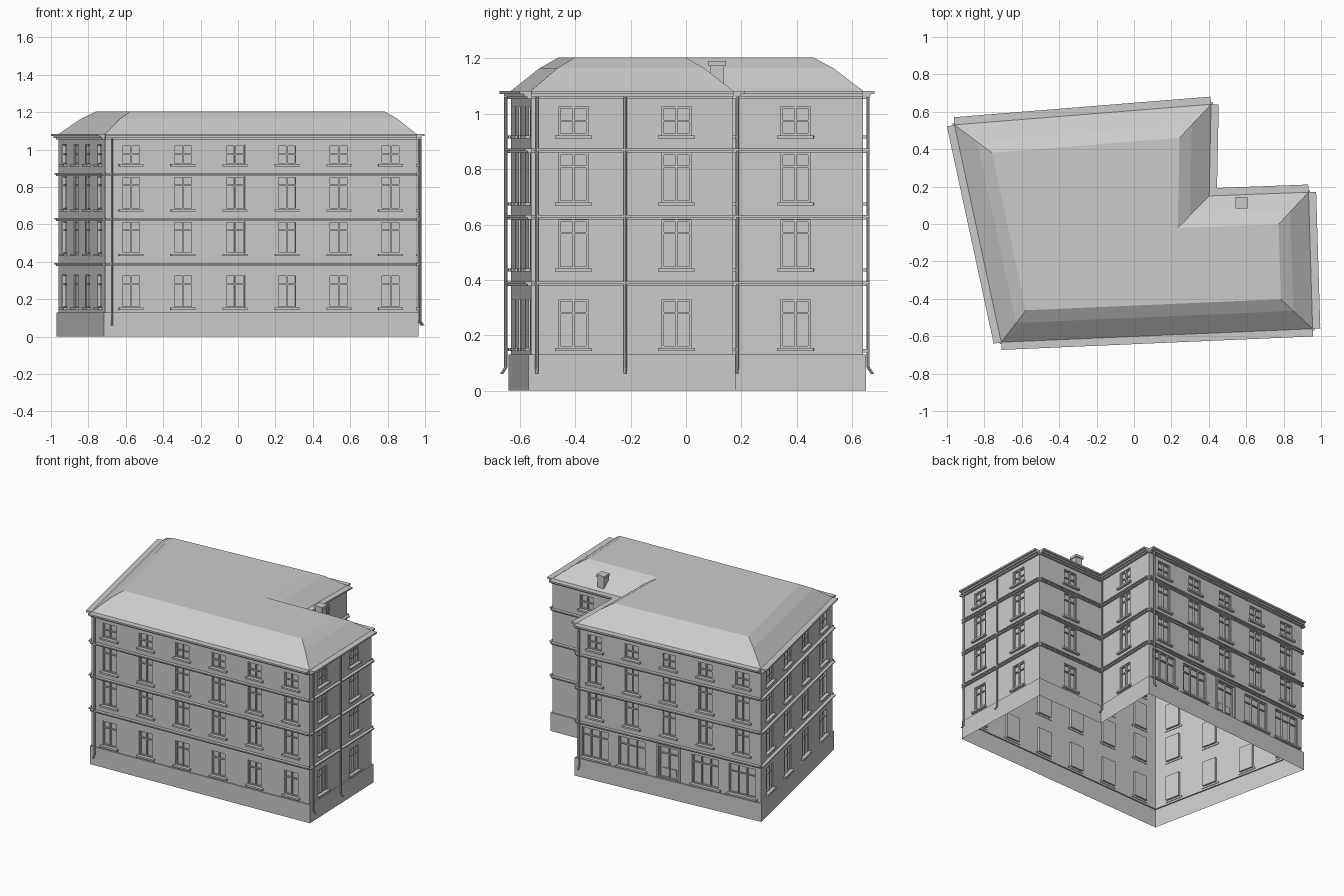
import bpy, bmesh
from math import cos, sin, pi
from mathutils import Vector

if "Cube" in bpy.data.objects:
    bpy.data.objects.remove(bpy.data.objects["Cube"])

# Footprint, counter-clockwise from the front-left corner
FOOT = [Vector(p) for p in [(-0.71, -0.632), (0.955, -0.56), (0.933, 0.17),
                            (0.402, 0.15), (0.412, 0.64), (-0.96, 0.53)]]
N = len(FOOT)
BASE, EAVE, TOP = 0.13, 1.08, 1.203
# Window (bottom, transom, top) and storey limits per floor
FLOORS = [(0.155, 0.28, 0.33), (0.442, 0.57, 0.617), (0.68, 0.81, 0.858), (0.922, 0.975, 1.027)]
LEVELS = [BASE, 0.39, 0.63, 0.87, EAVE]
# Window positions along each wall, as fractions of its length
even = lambda n: [(i + 0.5) / n for i in range(n)]
COLUMNS = [even(6), [0.21, 0.72], [0.5], [0.5], even(5), even(4)]
BACK = 4
WIN_W, SHOP_W, DOOR_W, DEPTH = 0.105, 0.2, 0.15, 0.016


def finish(name, bm):
    me = bpy.data.meshes.new(name)
    bm.to_mesh(me)
    bm.free()
    ob = bpy.data.objects.new(name, me)
    bpy.context.collection.objects.link(ob)
    return ob


def wall_frame(i):
    a, b = FOOT[i], FOOT[(i + 1) % N]
    t = (b - a).normalized()
    n = Vector((t.y, -t.x))

    def P(s, z, o=0.0):
        q = a + t * s + n * o
        return Vector((q.x, q.y, z))
    return P, (b - a).length


def face(bm, *pts):
    bm.faces.new([bm.verts.new(p) for p in pts])


def box(bm, P, s0, s1, z0, z1, o0, o1):
    v = [bm.verts.new(P(s, z, o)) for o in (o0, o1) for z in (z0, z1) for s in (s0, s1)]
    for f in [(0, 2, 3, 1), (4, 5, 7, 6), (0, 1, 5, 4), (2, 6, 7, 3), (0, 4, 6, 2), (1, 3, 7, 5)]:
        bm.faces.new([v[k] for k in f])


def offset(d, z):
    """Footprint moved outward by d, with mitred corners."""
    out = []
    for i in range(N):
        p, q, r = FOOT[i - 1], FOOT[i], FOOT[(i + 1) % N]
        t1, t2 = (q - p).normalized(), (r - q).normalized()
        n1, n2 = Vector((t1.y, -t1.x)), Vector((t2.y, -t2.x))
        m = q + (n1 + n2) * d / (1 + n1.dot(n2))
        out.append((m.x, m.y, z))
    return out


def loft(name, rings, cap=False):
    bm = bmesh.new()
    vs = [[bm.verts.new(p) for p in r] for r in rings]
    for lo, hi in zip(vs, vs[1:]):
        for i in range(N):
            j = (i + 1) % N
            bm.faces.new((lo[i], lo[j], hi[j], hi[i]))
    if cap:
        bm.faces.new(vs[-1])
    return finish(name, bm)


def openings(i, floor, length):
    """(start, end, bottom, transom, top, kind) of each opening in a storey."""
    z0, zt, z1 = FLOORS[floor]
    for k, c in enumerate(COLUMNS[i]):
        if i == BACK and floor == 0:
            if k == 2:
                w, dims, kind = DOOR_W, (BASE + 0.005, 0.31, 0.36), "door"
            else:
                w, dims, kind = SHOP_W, (0.15, 0.305, 0.36), "shop"
        else:
            w, dims, kind = WIN_W, (z0, zt, z1), "window"
        yield (c * length - w / 2, c * length + w / 2, *dims, kind)


walls, panes, frames, sills = (bmesh.new() for _ in range(4))
for i in range(N):
    P, L = wall_frame(i)
    for fl in range(4):
        zlo, zhi = LEVELS[fl], LEVELS[fl + 1]
        s = 0.0
        for s0, s1, z0, zt, z1, kind in openings(i, fl, L):
            # wall around the opening, then its reveals
            face(walls, P(s, zlo), P(s0, zlo), P(s0, zhi), P(s, zhi))
            face(walls, P(s0, zlo), P(s1, zlo), P(s1, z0), P(s0, z0))
            face(walls, P(s0, z1), P(s1, z1), P(s1, zhi), P(s0, zhi))
            rim = [(s0, z0), (s1, z0), (s1, z1), (s0, z1)]
            for (a, b), (c, d) in zip(rim, rim[1:] + rim[:1]):
                face(walls, P(a, b), P(c, d), P(c, d, -DEPTH), P(a, b, -DEPTH))
            s = s1
            face(panes, *[P(a, b, -DEPTH) for a, b in rim])
            # frame border, transom and mullions
            f, o0, o1 = 0.007, -DEPTH, -0.006
            for a, b in ((s0, s0 + f), (s1 - f, s1)):
                box(frames, P, a, b, z0, z1, o0, o1)
            for a, b in ((z0, z0 + f), (z1 - f, z1), (zt - f / 2, zt + f / 2)):
                box(frames, P, s0, s1, a, b, o0, o1)
            cuts = [1 / 3, 2 / 3] if kind == "shop" else [0.5]
            for c in cuts:
                m = s0 + (s1 - s0) * c
                box(frames, P, m - f / 2, m + f / 2, z0, z1, o0, o1 + 0.002)
            if kind == "door":
                for c in (0.29, 0.71):      # raised door panels
                    m = s0 + (s1 - s0) * c
                    box(frames, P, m - 0.022, m + 0.022, z0 + 0.02, z0 + 0.07, o0, o1 - 0.004)
                for a, b in ((s0 - 0.012, s0), (s1, s1 + 0.012)):
                    box(frames, P, a, b, z0, z1 + 0.012, 0, 0.008)
                box(frames, P, s0, s1, z1, z1 + 0.012, 0, 0.008)
            else:
                box(sills, P, s0 - 0.014, s1 + 0.014, z0 - 0.012, z0, -0.004, 0.018)
        face(walls, P(s, zlo), P(L, zlo), P(L, zhi), P(s, zhi))
bmesh.ops.remove_doubles(walls, verts=walls.verts, dist=0.0001)
finish("walls", walls)
finish("window_panes", panes)
finish("window_frames", frames)
finish("window_sills", sills)

# Plinth with a small ledge, open underneath
loft("plinth", [offset(0.009, 0), offset(0.009, BASE), offset(0, BASE)])

# Storey bands and stepped eaves cornice, one square-ended strip per wall
bands, cornice = bmesh.new(), bmesh.new()
for i in range(N):
    P, L = wall_frame(i)
    for z in LEVELS[1:4]:
        box(bands, P, 0, L, z - 0.012, z - 0.004, 0, 0.013)
        box(bands, P, 0, L, z - 0.004, z + 0.004, 0, 0.022)
    for z0, z1, o in ((1.053, 1.062, 0.014), (1.062, 1.072, 0.026), (1.072, 1.083, 0.041)):
        box(cornice, P, 0, L, z0, z1, 0, o)
finish("storey_bands", bands)
finish("eaves_cornice", cornice)

# Hipped roof with a flat top
loft("roof", [offset(0.0, EAVE + 0.003), offset(-0.1, 1.165), offset(-0.165, TOP)], cap=True)

# Chimney with cap
bm = bmesh.new()
P = lambda s, z, o: Vector((0.575 + s, 0.113 + o, z))
box(bm, P, -0.025, 0.025, 1.08, 1.175, -0.025, 0.025)
box(bm, P, -0.031, 0.031, 1.172, 1.19, -0.031, 0.031)
finish("chimney", bm)

# Downpipes: (wall, distance along wall), with an outward kick at the foot
pipes = bmesh.new()
SIDES, R = 8, 0.006
for i, s in ((0, 0.035), (1, 0.02), (1, 0.34), (3, 0.035), (4, 0.03)):
    P, L = wall_frame(i)
    rings = []
    for z, o in ((1.06, 0.02), (0.085, 0.02), (0.06, 0.036)):
        rings.append([pipes.verts.new(P(s + R * cos(k * 2 * pi / SIDES), z,
                                        o + R * sin(k * 2 * pi / SIDES))) for k in range(SIDES)])
    for lo, hi in zip(rings, rings[1:]):
        for k in range(SIDES):
            j = (k + 1) % SIDES
            pipes.faces.new((lo[k], lo[j], hi[j], hi[k]))
    pipes.faces.new(rings[-1])
bmesh.ops.recalc_face_normals(pipes, faces=pipes.faces)
ob = finish("downpipes", pipes)
bpy.context.view_layer.objects.active = ob
ob.select_set(True)
bpy.ops.object.shade_smooth_by_angle()
